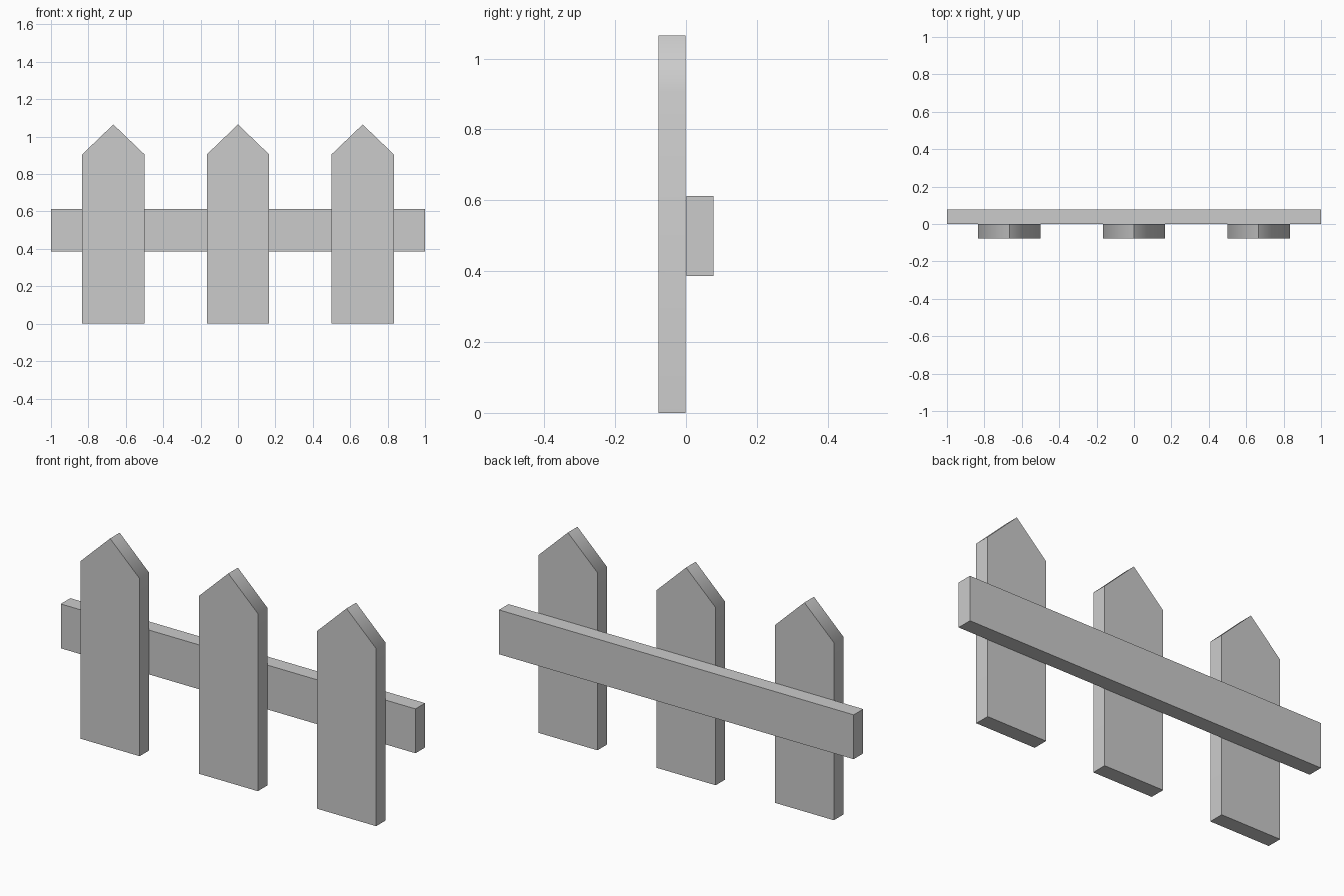
import bpy, bmesh, math

if "Cube" in bpy.data.objects:
    bpy.data.objects.remove(bpy.data.objects["Cube"])

grey = bpy.data.materials.new("painted grey")
grey.diffuse_color = (0.6, 0.6, 0.6, 1)
grey.use_nodes = True
grey.node_tree.nodes["Principled BSDF"].inputs["Base Color"].default_value = grey.diffuse_color


def extrude_profile(name, profile, y0, y1):
    """Extrude an x-z outline from y0 to y1, softening only shallow edges."""
    bm = bmesh.new()
    face = bm.faces.new([bm.verts.new((x, y0, z)) for x, z in profile])
    ext = bmesh.ops.extrude_face_region(bm, geom=[face])
    for v in ext["geom"]:
        if isinstance(v, bmesh.types.BMVert):
            v.co.y = y1
    bmesh.ops.recalc_face_normals(bm, faces=bm.faces)
    for f in bm.faces:
        f.smooth = True
    for e in bm.edges:
        e.smooth = e.calc_face_angle(math.pi) < math.radians(50)
    mesh = bpy.data.meshes.new(name)
    bm.to_mesh(mesh)
    bm.free()
    mesh.materials.append(grey)
    obj = bpy.data.objects.new(name, mesh)
    bpy.context.collection.objects.link(obj)
    return obj


# Pointed pickets in front of the rail
w = 1 / 6
picket_outline = [(-w, 0), (w, 0), (w, 0.905), (0, 1.065), (-w, 0.905)]
for side, x in (("left", -2 / 3), ("middle", 0), ("right", 2 / 3)):
    picket = extrude_profile(f"{side}_picket", picket_outline, -0.078, -0.001)
    picket.location.x = x
    mod = picket.modifiers.new("face weighted shading", "WEIGHTED_NORMAL")
    mod.keep_sharp = True

# Horizontal rail behind the pickets
extrude_profile("rail", [(-1, 0.386), (1, 0.386), (1, 0.612), (-1, 0.612)], 0.001, 0.078)
